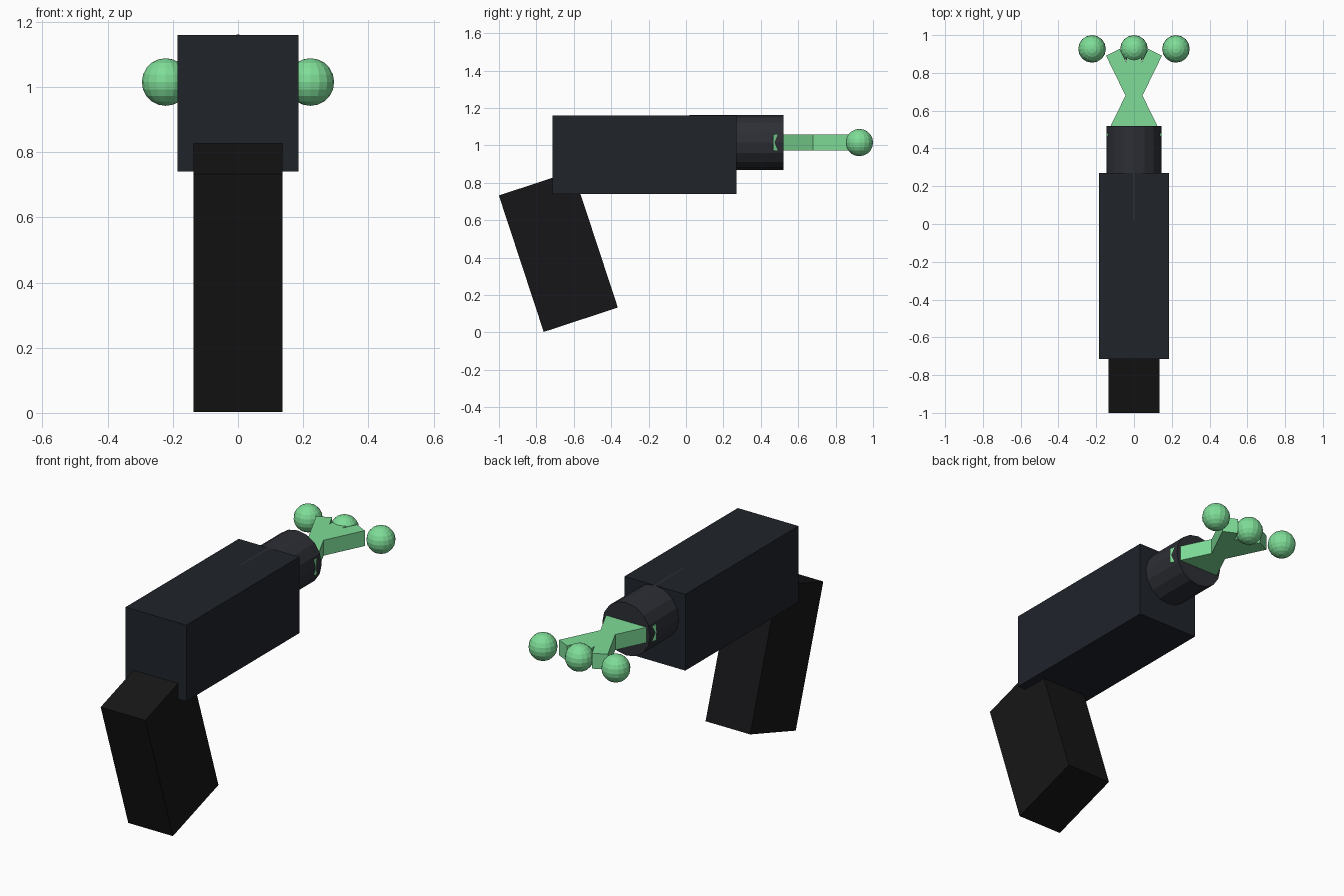
import bpy
from math import radians

if "Cube" in bpy.data.objects:
    bpy.data.objects.remove(bpy.data.objects["Cube"])


def material(name, rgb):
    mat = bpy.data.materials.new(name)
    mat.diffuse_color = (*rgb, 1)
    mat.use_nodes = True
    mat.node_tree.nodes["Principled BSDF"].inputs["Base Color"].default_value = mat.diffuse_color
    return mat


BODY = material("body_dark", (0.014, 0.017, 0.023))
GRIP = material("grip_black", (0.008, 0.008, 0.009))
BARREL = material("barrel_grey", (0.026, 0.028, 0.036))
GREEN = material("green", (0.21, 0.72, 0.31))


def finish(name, mat):
    obj = bpy.context.object
    obj.name = name
    obj.data.materials.append(mat)
    return obj


def box(name, center, size, mat, rot=(0, 0, 0)):
    bpy.ops.mesh.primitive_cube_add(size=1, location=center, rotation=rot)
    obj = finish(name, mat)
    obj.scale = size
    return obj


AXIS_Z = 1.015    # height of the barrel and emitter axis
CROSS_Y = 0.68    # where the three prongs cross

# Main body and slanted grip
box("body", (0, -0.222, 0.95), (0.37, 0.985, 0.42), BODY)
box("grip", (0, -0.6825, 0.4325), (0.272, 0.417, 0.768), GRIP, (radians(18.2), 0, 0))

# Faceted barrel, partly sunk into the body
bpy.ops.mesh.primitive_cylinder_add(vertices=16, radius=0.146, depth=0.5,
                                    location=(0, 0.27, AXIS_Z), rotation=(radians(90), 0, 0))
finish("barrel", BARREL)

# Three crossing emitter prongs, each with a ball in front
for side, label in ((-1, "left"), (0, "middle"), (1, "right")):
    box(f"{label}_prong", (0, CROSS_Y, AXIS_Z), (0.081, 0.51, 0.085), GREEN,
        (0, 0, radians(-26 * side)))
    bpy.ops.mesh.primitive_uv_sphere_add(segments=16, ring_count=10, radius=0.073,
                                         location=(0.222 * side, 0.927, AXIS_Z))
    finish(f"{label}_ball", GREEN)
